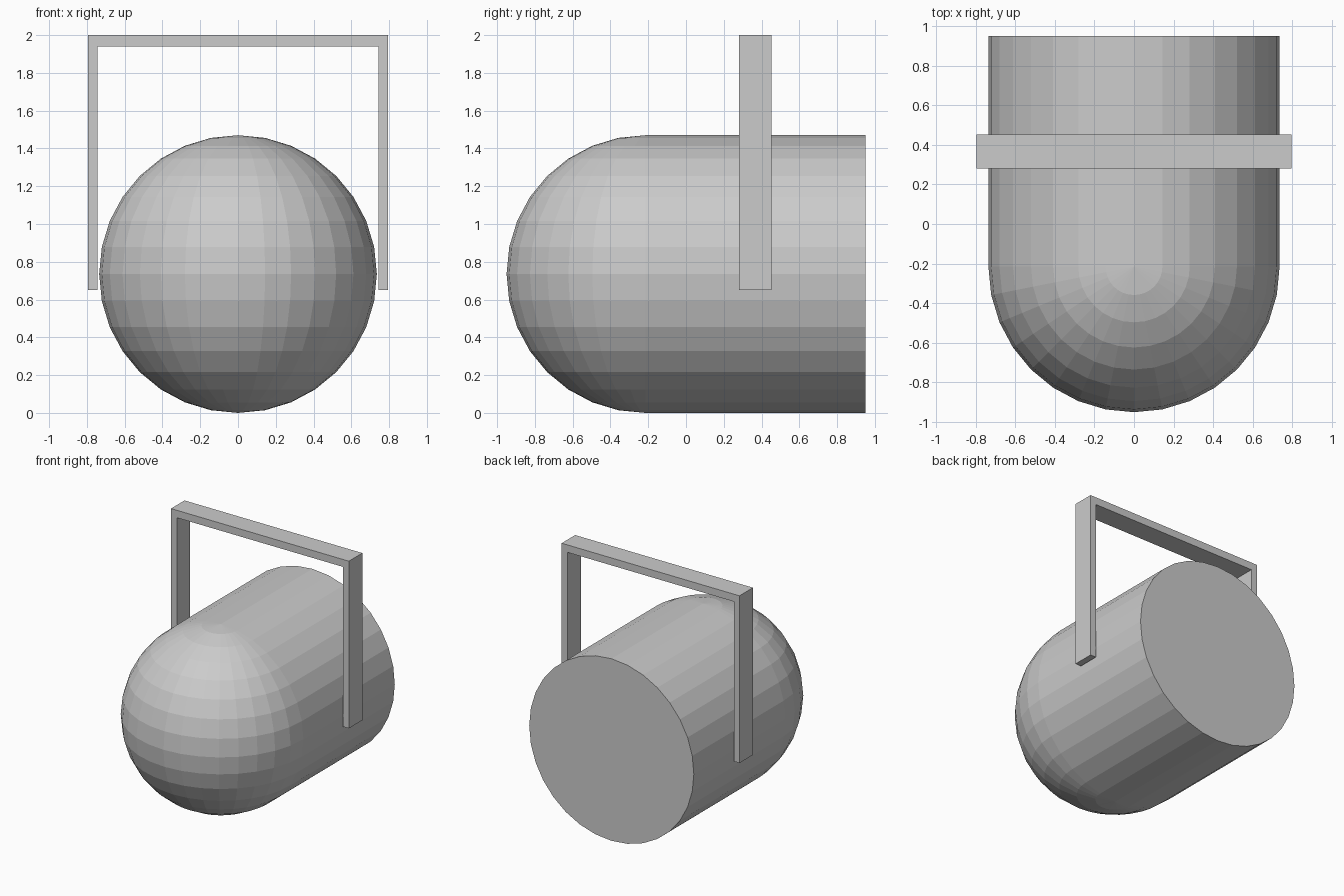
import bpy, bmesh
from mathutils import Matrix

if "Cube" in bpy.data.objects:
    bpy.data.objects.remove(bpy.data.objects["Cube"])

R = 0.735          # body radius
DOME_Y = -0.215    # where the dome meets the barrel
BACK_Y = 0.95


def add_object(name, bm):
    bmesh.ops.recalc_face_normals(bm, faces=bm.faces)
    mesh = bpy.data.meshes.new(name)
    bm.to_mesh(mesh)
    bm.free()
    obj = bpy.data.objects.new(name, mesh)
    bpy.context.collection.objects.link(obj)
    return obj


# Body: front half of a sphere with upright poles, rim drawn back into a barrel
bm = bmesh.new()
bmesh.ops.create_uvsphere(bm, u_segments=32, v_segments=16, radius=R)
bmesh.ops.bisect_plane(bm, geom=bm.verts[:] + bm.edges[:] + bm.faces[:], dist=1e-4,
                       plane_co=(0, 0, 0), plane_no=(0, 1, 0), clear_outer=True)
bmesh.ops.translate(bm, verts=bm.verts, vec=(0, DOME_Y, R))
rim = [e for e in bm.edges if e.is_boundary]
ext = bmesh.ops.extrude_edge_only(bm, edges=rim)["geom"]
for v in ext:
    if isinstance(v, bmesh.types.BMVert):
        v.co.y = BACK_Y
# Flat back cap
back = [e for e in bm.edges if e.is_boundary]
bmesh.ops.contextual_create(bm, geom=back)
add_object("body", bm)

# Handle: square-cornered arch profile, extruded along y
XO, XI, Z0, ZI, ZO = 0.794, 0.743, 0.65, 1.94, 2.0
Y0, Y1 = 0.28, 0.452
profile = [(-XO, Z0), (-XO, ZO), (XO, ZO), (XO, Z0),
           (XI, Z0), (XI, ZI), (-XI, ZI), (-XI, Z0)]
bm = bmesh.new()
face = bm.faces.new([bm.verts.new((x, Y0, z)) for x, z in profile])
ext = bmesh.ops.extrude_face_region(bm, geom=[face], use_keep_orig=True)["geom"]
bmesh.ops.translate(bm, verts=[v for v in ext if isinstance(v, bmesh.types.BMVert)],
                    vec=(0, Y1 - Y0, 0))
add_object("handle", bm)
